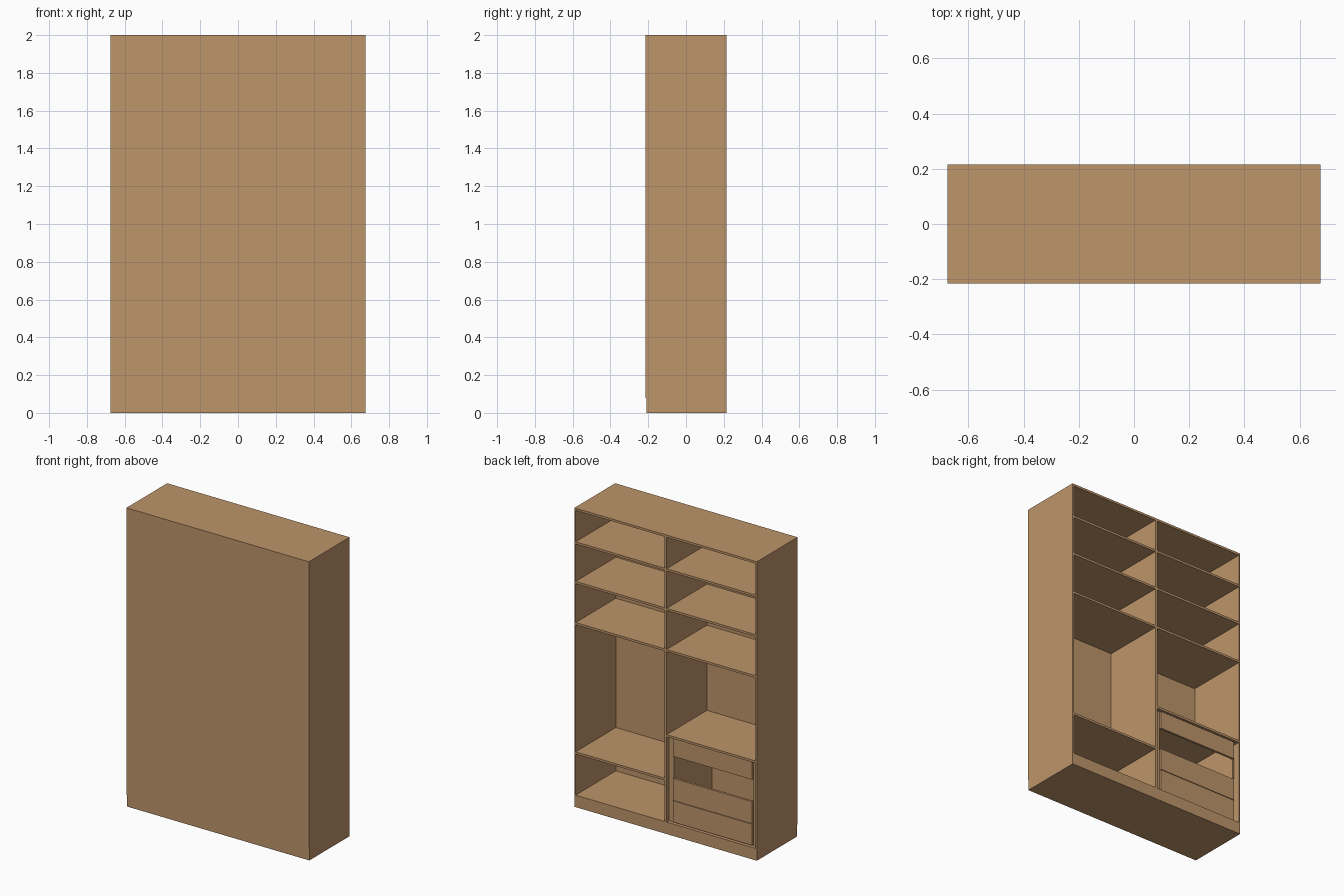
import bpy

if "Cube" in bpy.data.objects:
    bpy.data.objects.remove(bpy.data.objects["Cube"])

W, D, H = 0.675, 0.215, 2.0   # half width, half depth, height
T = 0.015                     # shelf and divider thickness
S = 0.009                     # side panel thickness
BASE = 0.08                   # plinth height
BOARD = 0.005                 # thin board closing the front
YF = -D + BOARD               # front limit of the carcass

wood = bpy.data.materials.new("light_brown_wood")
wood.diffuse_color = (0.515, 0.301, 0.144, 1)
wood.use_nodes = True
wood.node_tree.nodes["Principled BSDF"].inputs["Base Color"].default_value = wood.diffuse_color


def box(name, x, y, z):
    """Box spanning the (min, max) pairs x, y, z."""
    lo, hi = zip(x, y, z)
    bpy.ops.mesh.primitive_cube_add(size=1)
    ob = bpy.context.object
    ob.name = name
    for v in ob.data.vertices:
        v.co = [a + (c + 0.5) * (b - a) for a, b, c in zip(lo, hi, v.co)]
    ob.data.materials.append(wood)
    return ob


# Carcass
full = (YF, D)
box("closing_board", (-W, W), (-D, YF), (BASE, H))
box("plinth", (-W, W), full, (0, BASE))
box("top_panel", (-W, W), full, (H - T, H))
box("left_side", (-W, -W + S), full, (BASE, H - T))
box("right_side", (W - S, W), full, (BASE, H - T))
box("divider", (-T / 2, T / 2), full, (BASE, H - T))

# Shelves in both bays, given by their top heights
right_bay = (T / 2, W - S)
left_bay = (-W + S, -T / 2)
for z in (1.775, 1.51, 1.235, 0.37):
    box("right_shelf", right_bay, full, (z - T, z))
for z in (1.775, 1.51, 1.235, 0.665):
    box("left_shelf", left_bay, full, (z - T, z))

# Uprights beside the drawers
box("drawer_upright_inner", (-0.045, -T / 2), (YF, D - 0.025), (BASE, 0.65))
box("drawer_upright_outer", (-0.648, -0.633), (YF, D - 0.025), (BASE, 0.65))

# Drawer fronts, the third place is left open
for z0, z1 in ((0.087, 0.229), (0.233, 0.38), (0.527, 0.645)):
    box("drawer_front", (-0.633, -0.047), (D - 0.025, D - 0.01), (z0, z1))
